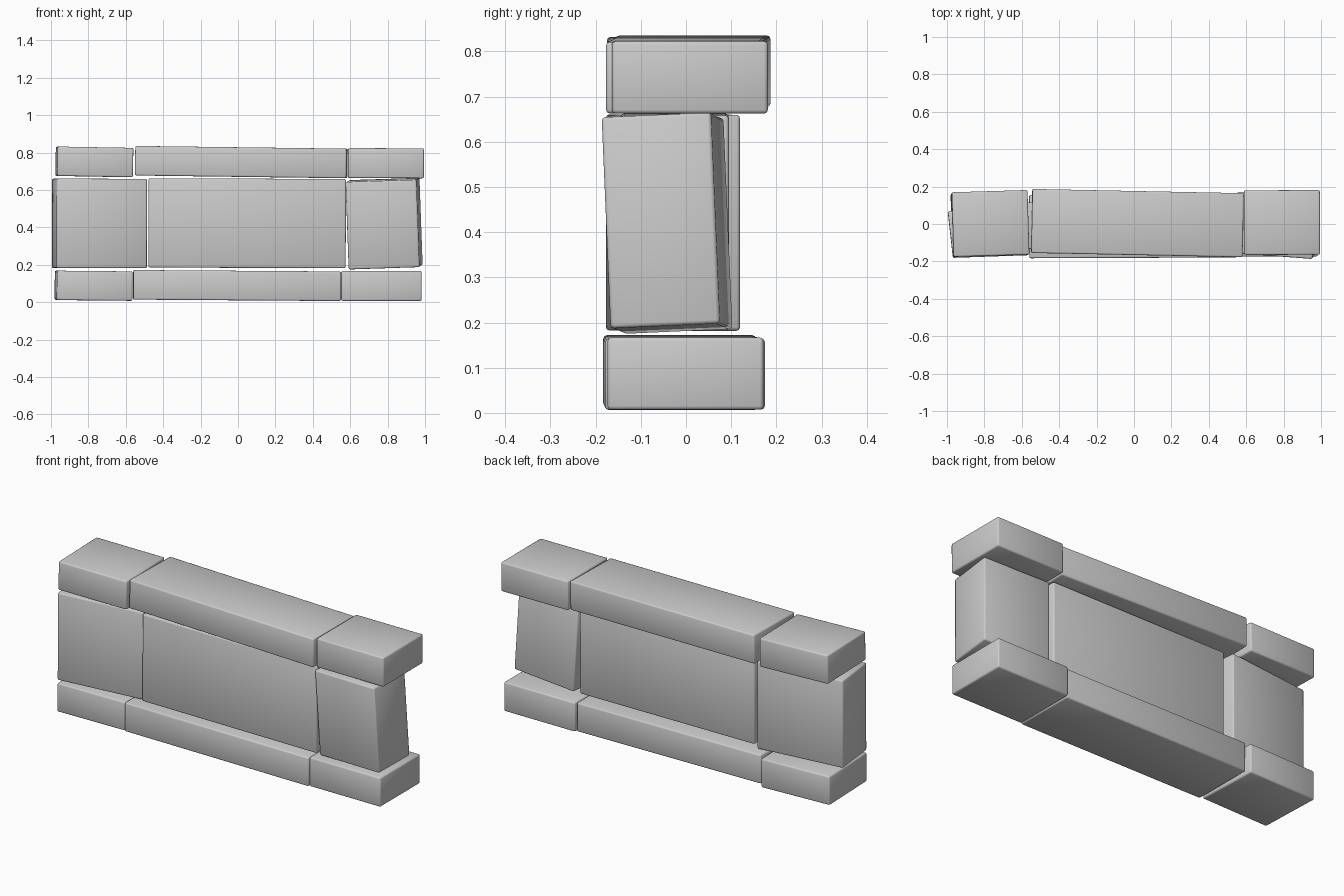
import bpy, bmesh

if "Cube" in bpy.data.objects:
    bpy.data.objects.remove(bpy.data.objects["Cube"])


def stone(name, size, centre, rot):
    """One slightly tilted stone block with softened edges."""
    bm = bmesh.new()
    bmesh.ops.create_cube(bm, size=1)
    bmesh.ops.scale(bm, vec=size, verts=bm.verts)
    bmesh.ops.bevel(bm, geom=bm.edges[:], offset=0.008, segments=2,
                    profile=0.5, affect='EDGES')
    for f in bm.faces:
        f.smooth = True
    mesh = bpy.data.meshes.new(name)
    bm.to_mesh(mesh)
    bm.free()
    ob = bpy.data.objects.new(name, mesh)
    ob.location = centre
    ob.rotation_euler = rot
    bpy.context.collection.objects.link(ob)
    return ob


stones = [
    # base course
    stone("base_stone_left", (0.405, 0.342, 0.157), (-0.772, -0.003, 0.088), (0, 0.01, 0.035)),
    stone("base_stone_middle", (1.11, 0.338, 0.158), (-0.005, -0.012, 0.089), (0, 0.007, 0.004)),
    stone("base_stone_right", (0.43, 0.345, 0.16), (0.767, -0.001, 0.087), (0, 0, 0)),
    # recessed middle course
    stone("wall_stone_left", (0.485, 0.247, 0.478), (-0.741, -0.029, 0.421), (0, 0.002, 0.11)),
    stone("wall_panel_middle", (1.055, 0.24, 0.477), (0.049, -0.025, 0.422), (0, 0.004, 0)),
    stone("wall_stone_right", (0.38, 0.243, 0.468), (0.781, -0.042, 0.42), (0.045, -0.033, -0.075)),
    # coping course
    stone("cap_stone_left", (0.405, 0.345, 0.157), (-0.768, 0.003, 0.75), (0, 0.018, 0.03)),
    stone("cap_stone_middle", (1.13, 0.342, 0.158), (0.018, 0.005, 0.749), (0, 0.013, -0.02)),
    stone("cap_stone_right", (0.405, 0.345, 0.16), (0.791, 0.008, 0.743), (0, 0.003, 0.003)),
]
